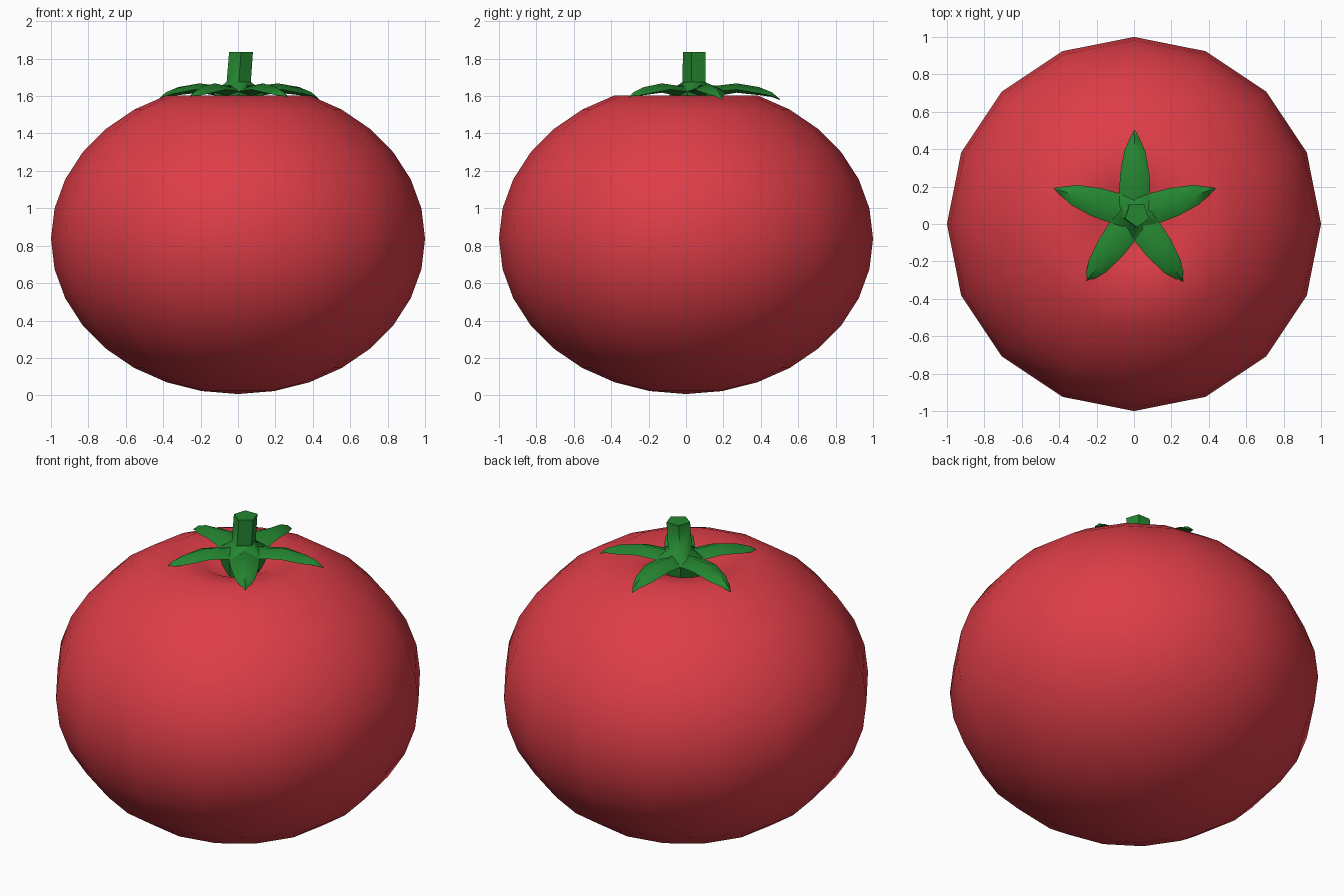
import bpy, bmesh, math

if "Cube" in bpy.data.objects:
    bpy.data.objects.remove(bpy.data.objects["Cube"])


def material(name, color):
    m = bpy.data.materials.new(name)
    m.diffuse_color = (*color, 1)
    m.use_nodes = True
    m.node_tree.nodes["Principled BSDF"].inputs["Base Color"].default_value = m.diffuse_color
    return m


def finish(name, bm, mat, angle):
    bmesh.ops.remove_doubles(bm, verts=bm.verts, dist=1e-5)
    bmesh.ops.recalc_face_normals(bm, faces=bm.faces)
    me = bpy.data.meshes.new(name)
    bm.to_mesh(me)
    bm.free()
    ob = bpy.data.objects.new(name, me)
    bpy.context.collection.objects.link(ob)
    me.materials.append(mat)
    bpy.ops.object.select_all(action='DESELECT')
    bpy.context.view_layer.objects.active = ob
    ob.select_set(True)
    bpy.ops.object.shade_smooth_by_angle(angle=math.radians(angle))
    return ob


def skin(bm, rings):
    """Join rings of coordinates with faces, capping both ends."""
    vr = [[bm.verts.new(p) for p in ring] for ring in rings]
    n = len(vr[0])
    for a, b in zip(vr, vr[1:]):
        for i in range(n):
            j = (i + 1) % n
            bm.faces.new((a[i], a[j], b[j], b[i]))
    bm.faces.new(vr[0][::-1])
    bm.faces.new(vr[-1])


def circle(cx, cy, r, z, n, start=0):
    return [(cx + r * math.cos(start + math.tau * i / n),
             cy + r * math.sin(start + math.tau * i / n), z) for i in range(n)]


red = material("tomato_red", (0.73, 0.047, 0.064))
green = material("leaf_green", (0.018, 0.24, 0.03))

# Fruit: squashed 16-sided sphere with the top pushed in
bm = bmesh.new()
bmesh.ops.create_uvsphere(bm, u_segments=16, v_segments=16, radius=1)
for v in bm.verts:
    r = math.hypot(v.co.x, v.co.y)
    z = 0.837 + 0.83 * v.co.z
    if v.co.z > 0.9 and r < 0.3:
        z = 1.57 if r > 0.1 else 1.48
    v.co.z = z
finish("fruit", bm, red, 80)

# Stem: five-sided, leaning a little, with a wide hub sunk in the dimple
CX, CY = 0.004, 0.05
bm = bmesh.new()
skin(bm, [circle(CX + dx, CY, r, z, 5, -math.pi / 2) for dx, r, z in
          [(0, 0.12, 1.48), (0, 0.14, 1.625), (0, 0.068, 1.675), (0.012, 0.067, 1.835)]])
finish("stem", bm, green, 50)

# Leaves: five drooping pointed sepals (distance, half width, top, edge, bottom)
rows = [(0.04, 0.04, 1.66, 1.63, 1.6), (0.115, 0.083, 1.655, 1.625, 1.6),
        (0.22, 0.078, 1.668, 1.635, 1.618), (0.34, 0.056, 1.648, 1.615, 1.605),
        (0.41, 0.025, 1.62, 1.6, 1.595), (0.452, 0.002, 1.583, 1.581, 1.579)]
bm = bmesh.new()
for k in range(5):
    a = math.radians(90 + 72 * k)
    c, s = math.cos(a), math.sin(a)
    rings = []
    for d, w, t, e, b in rows:
        section = [(-w, e), (0, t), (w, e), (0, b)]
        rings.append([(CX + d * c - u * s, CY + d * s + u * c, z) for u, z in section])
    skin(bm, rings)
finish("leaves", bm, green, 60)
